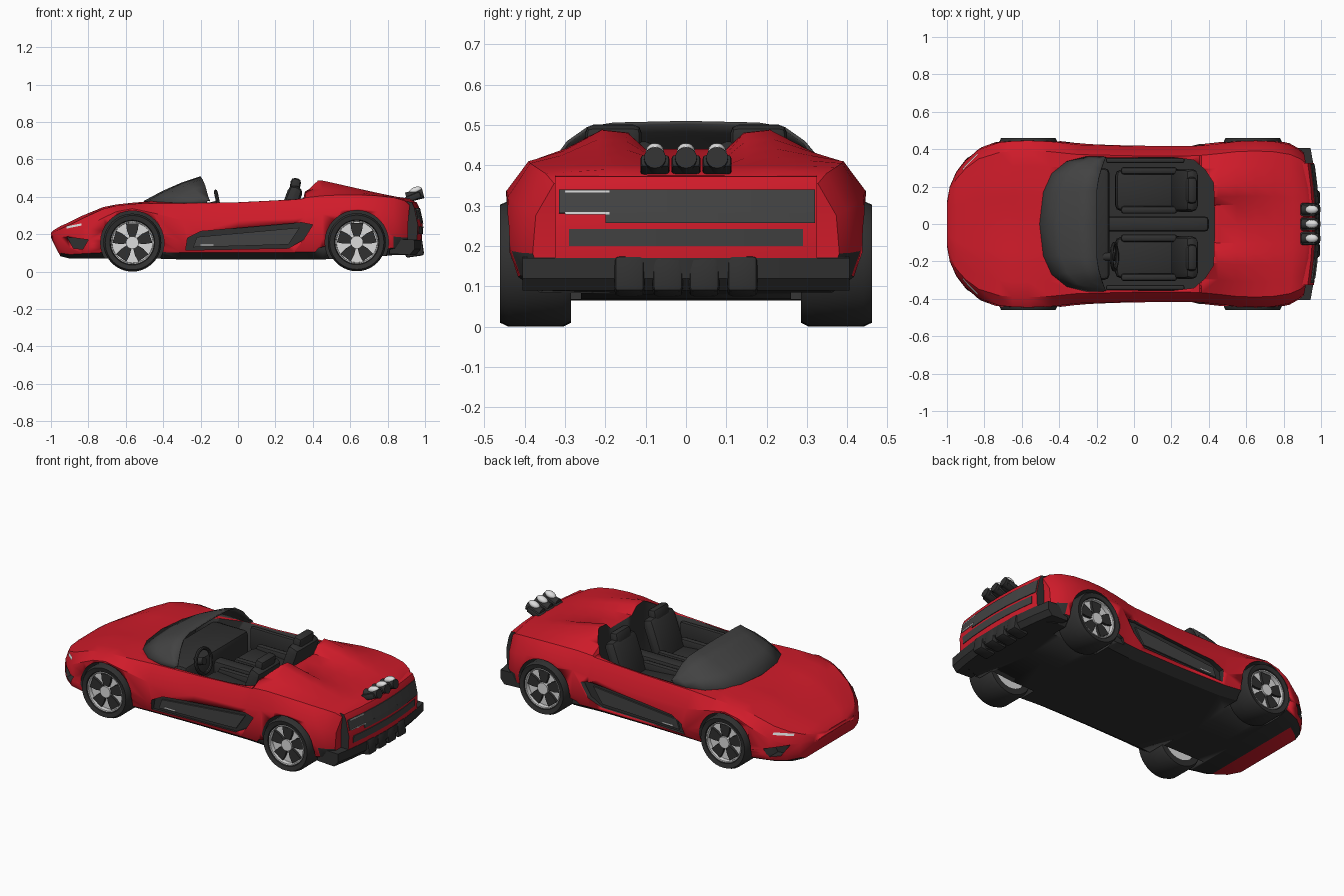
import bpy, bmesh, math
from mathutils import Vector, Matrix

if "Cube" in bpy.data.objects:
    bpy.data.objects.remove(bpy.data.objects["Cube"])


def mat(name, c):
    m = bpy.data.materials.new(name)
    m.diffuse_color = (*c, 1)
    m.use_nodes = True
    m.node_tree.nodes["Principled BSDF"].inputs["Base Color"].default_value = m.diffuse_color
    return m


RED = mat("red_paint", (0.63, 0.011, 0.023))
BLACK = mat("black_trim", (0.03, 0.03, 0.03))
GREY = mat("smoked_grey", (0.055, 0.055, 0.055))
LIGHT = mat("light_metal", (0.72, 0.72, 0.72))


def finish(name, bm, mats, angle=32):
    bmesh.ops.recalc_face_normals(bm, faces=bm.faces)
    me = bpy.data.meshes.new(name)
    bm.to_mesh(me)
    bm.free()
    for m in mats:
        me.materials.append(m)
    ob = bpy.data.objects.new(name, me)
    bpy.context.collection.objects.link(ob)
    bpy.ops.object.select_all(action='DESELECT')
    ob.select_set(True)
    bpy.context.view_layer.objects.active = ob
    bpy.ops.object.shade_smooth_by_angle(angle=math.radians(angle))
    return ob


def box(name, loc, size, m, tilt=0, bevel=0.0):
    bm = bmesh.new()
    bmesh.ops.create_cube(bm, size=1, matrix=Matrix.Diagonal((*size, 1)))
    if bevel:
        bmesh.ops.bevel(bm, geom=bm.edges[:], offset=bevel, segments=2, affect='EDGES', profile=0.5)
    bm.transform(Matrix.Translation(loc) @ Matrix.Rotation(tilt, 4, 'Y'))
    return finish(name, bm, [m])


def prism(bm, pts, lo, hi, axis):
    # extrude a polygon along y (pts are x,z) or z (pts are x,y)
    put = (lambda p, t: (p[0], t, p[1])) if axis == 'Y' else (lambda p, t: (p[0], p[1], t))
    a = [bm.verts.new(put(p, lo)) for p in pts]
    b = [bm.verts.new(put(p, hi)) for p in pts]
    caps = [bm.faces.new(a), bm.faces.new(b)]
    for i in range(len(pts)):
        j = (i + 1) % len(pts)
        bm.faces.new((a[i], a[j], b[j], b[i]))
    return caps


def tail_part(name, pts, lo, hi, side_mat, cap_mat):
    # crosswise part that follows the curve of the tail in plan
    bm = bmesh.new()
    for f in prism(bm, pts, lo, hi, 'Y'):
        f.material_index = 1
    for y in (-.3, -.2, -.1, 0, .1, .2, .3):
        bmesh.ops.bisect_plane(bm, geom=bm.verts[:] + bm.edges[:] + bm.faces[:], plane_co=(0, y, 0), plane_no=(0, 1, 0))
    for v in bm.verts:
        v.co.x -= .25 * v.co.y ** 2
    return finish(name, bm, [side_mat, cap_mat])


def cylinder(name, r, start, end, m, seg=24):
    a, b = Vector(start), Vector(end)
    bm = bmesh.new()
    bmesh.ops.create_cone(bm, cap_ends=True, segments=seg, radius1=r, radius2=r, depth=(b - a).length)
    bm.transform(Matrix.Translation((a + b) / 2) @ (b - a).to_track_quat('Z', 'Y').to_matrix().to_4x4())
    return finish(name, bm, [m])


def lathe(name, profile, loc, side, m, seg=40):
    # closed (radius, y) profile turned round the y axis
    bm = bmesh.new()
    rings = [[bm.verts.new((loc[0] + r * math.cos(t), side * y, loc[1] + r * math.sin(t))) for r, y in profile]
             for t in (2 * math.pi * i / seg for i in range(seg))]
    n = len(profile)
    for i in range(seg):
        p, q = rings[i], rings[(i + 1) % seg]
        for k in range(n):
            bm.faces.new((p[k], p[(k + 1) % n], q[(k + 1) % n], q[k]))
    return finish(name, bm, [m])


# Body shell: x, half width, bottom, shoulder, hump and centre heights
stations = [
    (-1.0, .12, .182, .203, .208, .208), (-.985, .20, .15, .214, .222, .222),
    (-.95, .28, .082, .228, .243, .243), (-.9, .345, .07, .25, .265, .265),
    (-.83, .405, .07, .285, .30, .30), (-.72, .445, .07, .335, .345, .34),
    (-.65, .452, .07, .352, .359, .354), (-.565, .455, .07, .362, .368, .365),
    (-.45, .45, .07, .365, .378, .378), (-.3, .432, .065, .365, .38, .38),
    (0, .424, .065, .37, .38, .38), (.3, .424, .065, .385, .395, .395), (.35, .427, .065, .39, .40, .40),
    (.36, .427, .065, .395, .492, .44), (.45, .437, .065, .405, .487, .44),
    (.55, .45, .07, .41, .465, .433), (.65, .454, .07, .41, .442, .424),
    (.75, .449, .08, .405, .42, .41), (.85, .432, .09, .395, .40, .40),
    (.92, .405, .09, .38, .39, .39), (.945, .38, .10, .355, .37, .375)]


def section(x, w, zb, zs, zh, zc):
    h = zs - zb
    # flared fender tops above the wheels, tail rounded in plan
    flare = max(math.exp(-((x - c) / .17) ** 2) for c in (-.565, .635))
    zf = (zb + .68 * h) * (1 - flare) + .337 * flare
    half = [(0, zb), (.82 * w, zb), (.95 * w, zb + .12 * h), (w, zb + .32 * h), (.98 * w, min(zf, zs - .02)),
            (.86 * w, zs), (.68 * w, zs + .45 * (zh - zs)), (.48 * w, zh), (.33 * w, zc + .85 * (zh - zc)),
            (.23 * w, zc), (0, zc)]
    bend = .25 * min(1, max(0, (x - .8) / .12))
    return [(x - bend * y * y, y, z) for y, z in half + [(-y, z) for y, z in half[-2:0:-1]]]


bm = bmesh.new()
rings = [[bm.verts.new(p) for p in section(*s)] for s in stations]
n = len(rings[0])
for p, q in zip(rings, rings[1:]):
    for k in range(n):
        f = bm.faces.new((p[k], p[(k + 1) % n], q[(k + 1) % n], q[k]))
        c = f.calc_center_median()
        floor = k in (0, n - 1)
        sill = k in (1, n - 2)
        if (floor and c.x > -.8) or (sill and c.x > -.93) or (c.x > .8 and c.z < .17):
            f.material_index = 1
bm.faces.new(rings[0])
# strips across the curved tail end
for k in range(n // 2):
    last = rings[-1]
    quad = [last[k], last[k + 1], last[(n - k - 1) % n], last[(n - k) % n]]
    bm.faces.new(list(dict.fromkeys(quad)))
body = finish("body", bm, [RED, BLACK])

# Openings: wheel arches, side recesses, nose intakes, cockpit
WHEELS = [("front", -.565, .155), ("rear", .635, .157)]
side_panel = [(-.28, .115), (-.27, .18), (-.2, .215), (.34, .262), (.40, .25), (.35, .17), (.27, .125)]
intake = [(-.915, .185), (-.80, .17), (-.83, .12), (-.88, .125)]
rear_scoop = [(.36, .04), (.52, .04), (.52, .15), (.43, .125)]
cockpit = [(-.42, .2), (-.33, .3), (-.2, .352), (.2, .356), (.32, .342), (.38, .29), (.425, .22), (.43, .06)]
cutters = []
for s in (-1, 1):
    for _, x, z in WHEELS:
        arch = [(x + .17 * math.cos(2 * math.pi * i / 32), z + .17 * math.sin(2 * math.pi * i / 32)) for i in range(32)]
        cutters.append((arch, s * .26, s * .6, 'Y'))
    cutters.append((side_panel, s * .397, s * .6, 'Y'))
    cutters.append((intake, s * .315, s * .6, 'Y'))
    cutters.append((rear_scoop, s * .40, s * .6, 'Y'))
cutters.append((cockpit + [(x, -y) for x, y in reversed(cockpit)], .14, .8, 'Z'))
for args in cutters:
    bm = bmesh.new()
    prism(bm, *args)
    for f in bm.faces:
        f.material_index = 1
    cut = finish("cutter", bm, [RED, BLACK])
    cut.hide_render = True
    mod = body.modifiers.new("cut", 'BOOLEAN')
    mod.operation = 'DIFFERENCE'
    mod.solver = 'EXACT'
    mod.object = cut
    bpy.context.view_layer.objects.active = body
    bpy.ops.object.modifier_apply(modifier=mod.name)
    bpy.data.objects.remove(cut)

for s, nm in ((-1, "right"), (1, "left")):
    # Raised strip in each side recess
    bm = bmesh.new()
    prism(bm, [(-.24, .13), (-.22, .185), (.33, .235), (.27, .145)], s * .39, s * .406, 'Y')
    finish(f"side_vent_{nm}", bm, [GREY])
    box(f"side_vent_{nm}_strip", (-.165, s * .406, .143), (.07, .004, .006), LIGHT)
    # Headlights laid on the nose surface
    bm = bmesh.new()
    rows = []
    for i in range(6):
        x = -.915 + .08 * i / 5
        row = []
        for z in (.228 + .016 * i / 5, .240 + .016 * i / 5):
            hit, loc, nor, _ = body.ray_cast((x, s, z), (0, -s, 0))
            row.append(bm.verts.new(loc + nor * .004 if hit else Vector((x, s * .3, z))))
        rows.append(row)
    for a, b in zip(rows, rows[1:]):
        bm.faces.new((a[0], a[1], b[1], b[0]))
    finish(f"headlight_{nm}", bm, [LIGHT])

# Wraparound windscreen
top = [(-.15, .357, .38), (-.16, .335, .405), (-.175, .295, .46), (-.19, .245, .495), (-.2, .18, .506), (-.2, 0, .51)]
base = [(-.17, .362, .366), (-.26, .36, .366), (-.36, .335, .37), (-.44, .27, .376), (-.485, .17, .377), (-.505, 0, .377)]
full = [[Vector(p) for p in e] + [Vector((p[0], -p[1], p[2])) for p in e[-2::-1]] for e in (base, top)]
bm = bmesh.new()
grid = [[bm.verts.new(a.lerp(b, t) + Vector((0, 0, .012 * math.sin(math.pi * t)))) for a, b in zip(*full)]
        for t in (0, .33, .67, 1)]
for p, q in zip(grid, grid[1:]):
    for k in range(len(p) - 1):
        bm.faces.new((p[k], p[k + 1], q[k + 1], q[k]))
screen = finish("windscreen", bm, [GREY])
screen.modifiers.new("thickness", 'SOLIDIFY').thickness = .008

# Cockpit interior
box("dashboard", (-.25, 0, .25), (.24, .6, .22), BLACK, bevel=.03)
box("centre_tunnel", (.12, 0, .22), (.56, .08, .16), BLACK, bevel=.02)
for s, nm in ((-1, "driver"), (1, "passenger")):
    y = s * .18
    box(f"{nm}_seat_cushion", (.07, y, .215), (.34, .22, .1), BLACK, math.radians(5), .03)
    box(f"{nm}_seat_back", (.27, y, .33), (.08, .23, .27), BLACK, math.radians(20), .035)
    box(f"{nm}_headrest", (.305, y, .455), (.055, .14, .09), BLACK, math.radians(10), .02)
    box(f"{nm}_door_trim", (.06, s * .34, .29), (.42, .03, .14), BLACK, bevel=.012)
    for b in (-1, 1):
        box(f"{nm}_seat_bolster", (.08, y + b * .105, .25), (.30, .04, .09), BLACK, bevel=.015)
wheel = lathe("steering_wheel", [(.07 + .01 * math.cos(t), .01 * math.sin(t)) for t in
                                 (math.pi * i / 4 for i in range(8))], (0, 0), 1, BLACK, 24)
wheel.matrix_world = Matrix.Translation((-.105, -.175, .36)) @ Matrix.Rotation(math.radians(-12), 4, 'Y') @ Matrix.Rotation(math.pi / 2, 4, 'Z')
cylinder("steering_column", .022, (-.16, -.175, .345), (-.1, -.175, .36), BLACK, 12)

# Wheels
tyre = [(.112, .43), (.12, .455), (.145, .461), (.155, .44), (.155, .305), (.145, .285), (.11, .285)]
rim = [(.108, .425), (.109, .45), (.115, .452), (.117, .43)]
for end, x, z in WHEELS:
    for s in (-1, 1):
        nm = f"{end}_{'right' if s < 0 else 'left'}"
        lathe(nm + "_tyre", tyre, (x, z), s, BLACK)
        lathe(nm + "_rim", rim, (x, z), s, LIGHT)
        cylinder(nm + "_dish", .113, (x, s * .29, z), (x, s * .425, z), LIGHT, 32)
        cylinder(nm + "_hub", .034, (x, s * .42, z), (x, s * .45, z), LIGHT, 20)
        bm = bmesh.new()
        for i in range(5):
            t = math.pi / 2 + 2 * math.pi * i / 5
            pts = [(x + r * math.cos(t + d), z + r * math.sin(t + d)) for r, d in
                   ((.028, -.5), (.07, -.42), (.107, -.32), (.107, .32), (.07, .42), (.028, .5))]
            prism(bm, pts, s * .42, s * .44, 'Y')
        finish(nm + "_spokes", bm, [BLACK])

# Tail block with dark ends, grey panels on its back, diffuser
tail_part("tail_block", [(.90, .378), (.955, .372), (.968, .345), (.988, .25), (.982, .15), (.90, .15)], -.325, .325, RED, BLACK)
tail_part("tail_panel_upper", [(.962, .34), (.973, .34), (.986, .282), (.976, .28)], -.315, .32, GREY, GREY)
tail_part("tail_panel_lower", [(.976, .283), (.986, .283), (.991, .257), (.98, .257)], -.20, .32, GREY, GREY)
tail_part("tail_slot", [(.97, .242), (.991, .242), (.988, .2), (.97, .2)], -.29, .29, GREY, GREY)
for z, x in ((.338, .974), (.284, .986)):
    tail_part("tail_light_strip", [(x - .01, z), (x + .002, z), (x + .002, z - .006), (x - .01, z - .006)], -.3, -.19, LIGHT, LIGHT)
tail_part("diffuser", [(.85, .095), (.96, .09), (.985, .12), (.985, .17), (.85, .175)], -.405, .405, BLACK, BLACK)
for y in (-.14, -.045, .045, .14):
    box("diffuser_fin", (.94, y, .125), (.1, .075, .09), BLACK, math.radians(-8), .012)

# Rear deck exhausts
for y in (-.077, 0, .077):
    box("exhaust_mount", (.935, y, .396), (.09, .072, .035), BLACK, math.radians(-22), .01)
    cylinder("exhaust_pipe", .027, (.90, y, .396), (.99, y, .419), BLACK, 16)
    bm = bmesh.new()
    bmesh.ops.create_uvsphere(bm, u_segments=14, v_segments=8, radius=1,
                              matrix=Matrix.Translation((.95, y, .434)) @ Matrix.Rotation(math.radians(-18), 4, 'Y')
                              @ Matrix.Diagonal((.036, .023, .019, 1)))
    finish("exhaust_tip", bm, [LIGHT])
